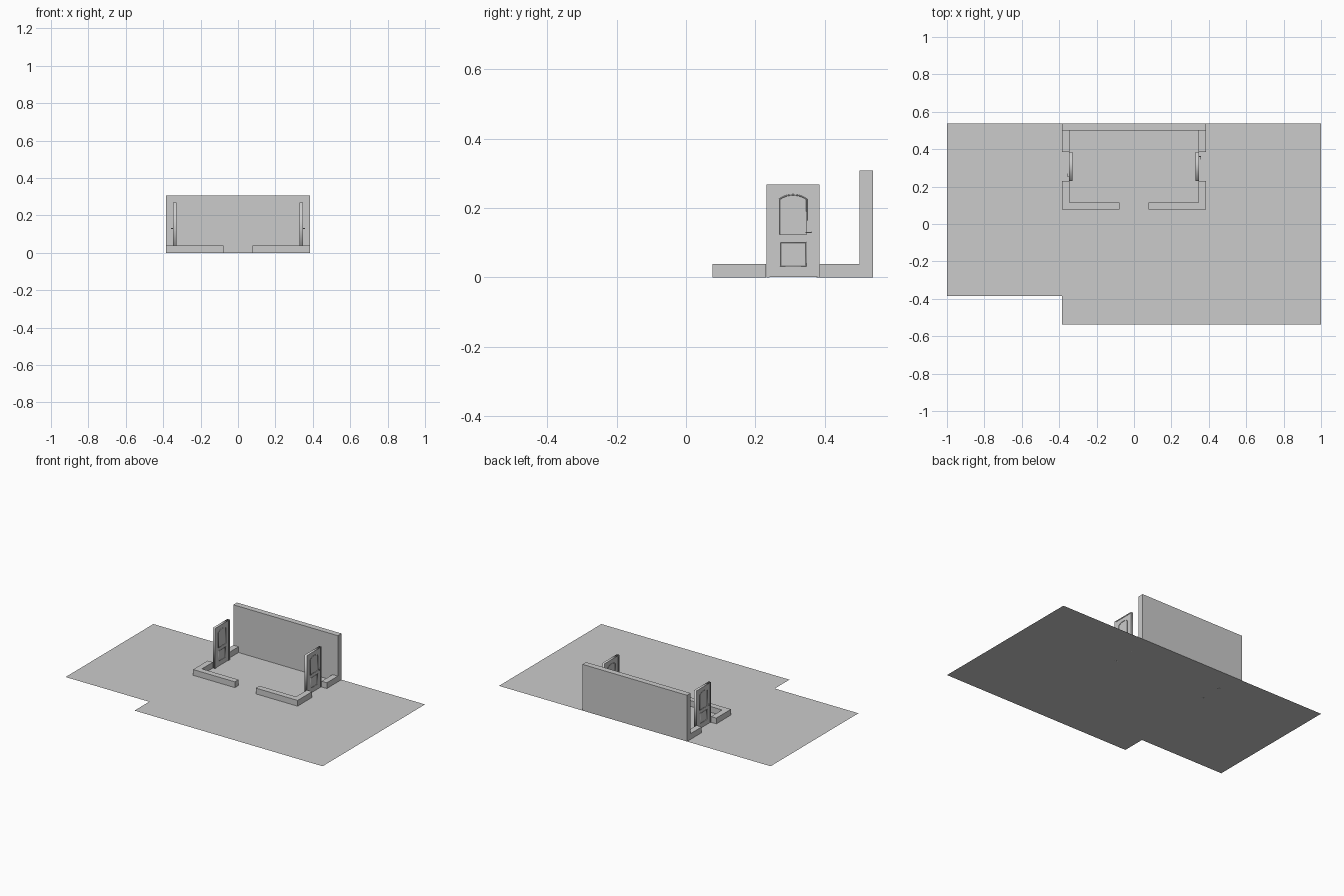
import bpy, bmesh, math

if "Cube" in bpy.data.objects:
    bpy.data.objects.remove(bpy.data.objects["Cube"])

U = 1 / 13  # floor plan module


def mesh_object(name, bm):
    bmesh.ops.recalc_face_normals(bm, faces=bm.faces)
    me = bpy.data.meshes.new(name)
    bm.to_mesh(me)
    bm.free()
    ob = bpy.data.objects.new(name, me)
    bpy.context.collection.objects.link(ob)
    return ob


def prism(name, pts, height):
    """Flat polygon in plan, extruded upward (height 0 leaves a sheet)."""
    bm = bmesh.new()
    f = bm.faces.new([bm.verts.new((x, y, 0)) for x, y in pts])
    if height:
        r = bmesh.ops.extrude_face_region(bm, geom=[f])
        vs = [v for v in r["geom"] if isinstance(v, bmesh.types.BMVert)]
        bmesh.ops.translate(bm, verts=vs, vec=(0, 0, height))
    return mesh_object(name, bm)


def rect(x0, y0, x1, y1):
    return [(x0, y0), (x1, y0), (x1, y1), (x0, y1)]


def outline(name, loops, **settings):
    """Closed 2D polylines turned into a solid plate or round moulding."""
    cu = bpy.data.curves.new(name, 'CURVE')
    for k, v in settings.items():
        setattr(cu, k, v)
    for pts in loops:
        s = cu.splines.new('POLY')
        s.points.add(len(pts) - 1)
        for p, (x, y) in zip(s.points, pts):
            p.co = (x, y, 0, 1)
        s.use_cyclic_u = True
    ob = bpy.data.objects.new(name, cu)
    bpy.context.collection.objects.link(ob)
    bpy.ops.object.select_all(action='DESELECT')
    ob.select_set(True)
    bpy.context.view_layer.objects.active = ob
    bpy.ops.object.convert(target='MESH')
    return bpy.context.view_layer.objects.active


def plate(name, loops, half):
    return outline(name, loops, dimensions='2D', fill_mode='BOTH', extrude=half)


def moulding(name, loop, z):
    ob = outline(name, [loop], dimensions='3D', bevel_depth=0.0018, bevel_resolution=1)
    for v in ob.data.vertices:
        v.co.z += z
    return ob


def arched(x0, y0, x1, spring, top, n=12):
    pts = [(x0, y0), (x1, y0)]
    c, h, rise = (x0 + x1) / 2, (x1 - x0) / 2, top - spring
    r = (h * h + rise * rise) / (2 * rise)
    a = math.asin(h / r)
    for i in range(n + 1):
        t = a - 2 * a * i / n
        pts.append((c + r * math.sin(t), top - r + r * math.cos(t)))
    return pts


# Ground sheet with one notched corner
prism("ground", [(-5 * U, -7 * U), (1, -7 * U), (1, 7 * U), (-1, 7 * U),
                 (-1, -5 * U), (-5 * U, -5 * U)], 0)

# Tall back wall and low walls
prism("back_wall", rect(-5 * U, 6.5 * U, 5 * U, 7 * U), 4 * U)
for side, s in (("left", -1), ("right", 1)):
    corner = [(1, 1), (5, 1), (5, 3), (4.5, 3), (4.5, 1.5), (1, 1.5)]
    prism(side + "_corner_wall", [(s * x * U, y * U) for x, y in corner], U / 2)
    stub = rect(4.5, 5, 5, 6.5)
    prism(side + "_back_stub_wall", [(s * x * U, y * U) for x, y in stub], U / 2)

# Doors: drawn in local x (width) and y (height), then stood up in each opening
upper = arched(-0.039, 0.123, 0.040, 0.225, 0.238)
lower = rect(-0.036, 0.033, 0.038, 0.101)
for side, s in (("left", -1), ("right", 1)):
    parts = []

    # Frame around the sides and top
    parts.append(plate(side + "_door_frame", [[
        (-0.0765, 0), (-0.068, 0), (-0.068, 0.262), (0.071, 0.262),
        (0.071, 0), (0.0765, 0), (0.0765, 0.268), (-0.0765, 0.268)]], 0.0085))

    # Leaf with two panel openings, filled by thin panels
    leaf = rect(-0.068, 0.001, 0.071, 0.262)
    parts.append(plate(side + "_door_leaf", [leaf, upper, lower], 0.006))
    parts.append(plate(side + "_upper_panel", [upper], 0.003))
    parts.append(plate(side + "_lower_panel", [lower], 0.003))

    # Round mouldings on both faces
    for z in (-0.006, 0.006):
        parts.append(moulding(side + "_upper_moulding", upper, z))
        parts.append(moulding(side + "_lower_moulding", lower, z))

    # Lever handle on the outer face
    bm = bmesh.new()
    for r, d, z in ((0.004, 0.003, 0.007), (0.0018, 0.014, 0.013)):
        g = bmesh.ops.create_cone(bm, cap_ends=True, segments=12,
                                  radius1=r, radius2=r, depth=d)
        bmesh.ops.translate(bm, verts=g["verts"], vec=(0.053, 0.13, z))
    g = bmesh.ops.create_cube(bm, size=1)
    bmesh.ops.scale(bm, verts=g["verts"], vec=(0.018, 0.003, 0.003))
    bmesh.ops.translate(bm, verts=g["verts"], vec=(0.046, 0.13, 0.0195))
    parts.append(mesh_object(side + "_door_handle", bm))

    for ob in parts:
        ob.rotation_euler = (math.pi / 2, 0, s * math.pi / 2)
        ob.location = (s * 0.338, 4 * U, 0)
